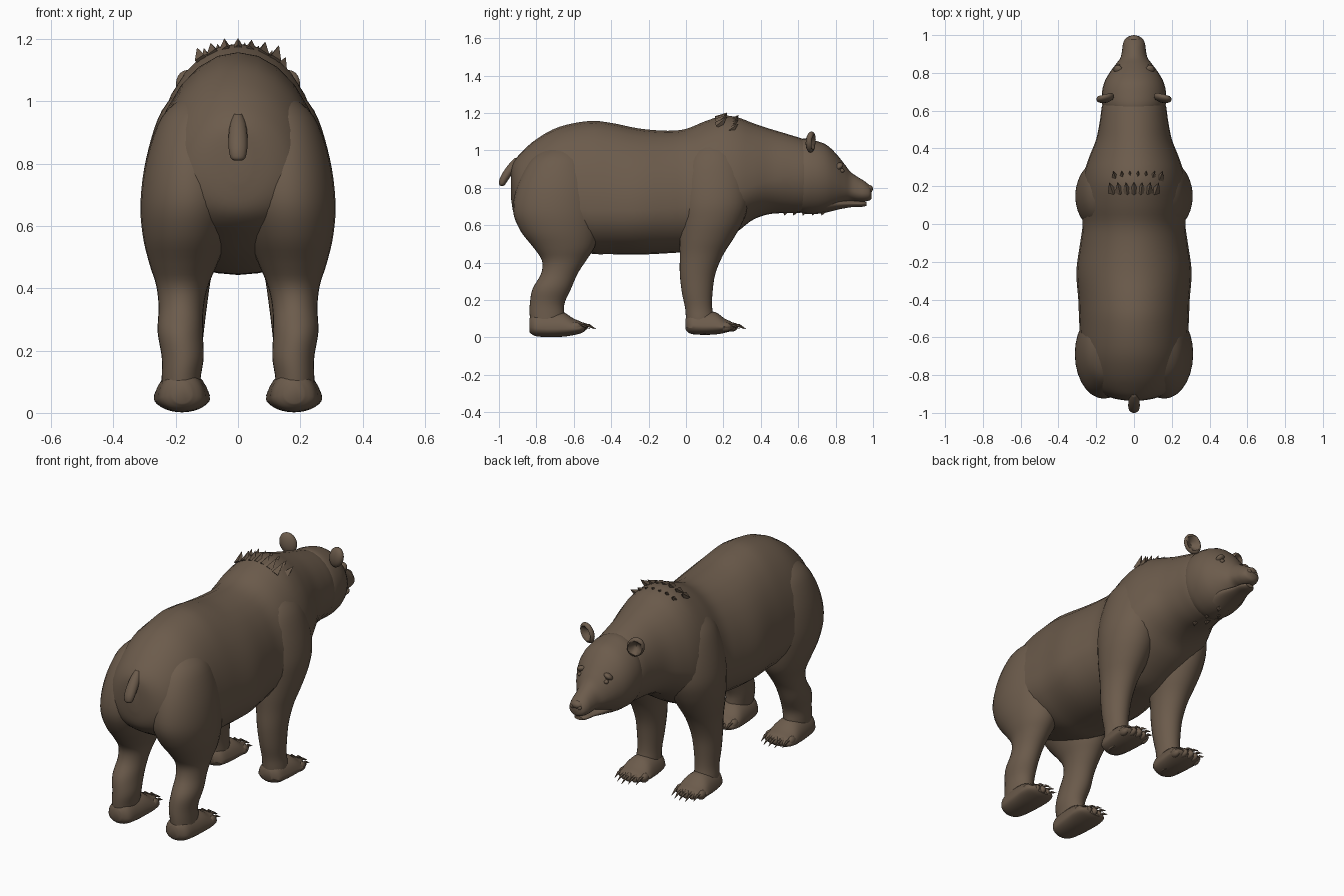
import bpy, bmesh, math, random
from mathutils import Vector, Matrix

random.seed(4)
fur = bpy.data.materials.new("brown_fur")
fur.diffuse_color = (0.15, 0.106, 0.072, 1)


def finish(name, bm, angle=50):
    bmesh.ops.recalc_face_normals(bm, faces=bm.faces)
    me = bpy.data.meshes.new(name)
    bm.to_mesh(me)
    bm.free()
    ob = bpy.data.objects.new(name, me)
    bpy.context.collection.objects.link(ob)
    me.materials.append(fur)
    bpy.ops.object.select_all(action='DESELECT')
    ob.select_set(True)
    bpy.context.view_layer.objects.active = ob
    bpy.ops.object.shade_smooth_by_angle(angle=math.radians(angle))
    return ob


def spline(rows, sub=4):
    """Smoothly fill in rows between the given ones."""
    out = []
    for i in range(len(rows) - 1):
        p = [rows[max(0, min(len(rows) - 1, i + k))] for k in (-1, 0, 1, 2)]
        for s in range(sub):
            t = s / sub
            out.append([0.5 * (2 * b + (c - a) * t + (2 * a - 5 * b + 4 * c - d) * t * t
                        + (3 * b - a - 3 * c + d) * t ** 3) for a, b, c, d in zip(*p)])
    return out + [list(rows[-1])]


def loft(name, rows, place, n=28):
    bm = bmesh.new()
    rings = [[bm.verts.new(place(r, math.cos(k * math.tau / n), math.sin(k * math.tau / n)))
              for k in range(n)] for r in spline(rows)]
    for a, b in zip(rings, rings[1:]):
        for k in range(n):
            bm.faces.new((a[k], a[(k + 1) % n], b[(k + 1) % n], b[k]))
    bm.faces.new(rings[0])
    bm.faces.new(rings[-1])
    return finish(name, bm)


def along(r, c, s):      # row: y, half width, top, widest height, bottom
    y, w, top, mid, bot = r
    return (w * c, y, mid + s * ((top - mid) if s > 0 else (mid - bot)))


def upright(side):       # row: z, back, front, inner, outer
    def place(r, c, s):
        z, y0, y1, x0, x1 = r
        return (side * ((x0 + x1) / 2 + (x1 - x0) / 2 * c), (y0 + y1) / 2 + (y1 - y0) / 2 * s, z)
    return place


def ball(name, loc, scale, rot=(0, 0, 0)):
    bm = bmesh.new()
    bmesh.ops.create_uvsphere(bm, u_segments=16, v_segments=10, radius=1)
    R = Matrix.Rotation(rot[2], 4, 'Z') @ Matrix.Rotation(rot[1], 4, 'Y') @ Matrix.Rotation(rot[0], 4, 'X')
    bm.transform(Matrix.Translation(loc) @ R @ Matrix.Diagonal((*scale, 1)))
    return finish(name, bm)


def spike(bm, base, tip, r, n=6):
    base, tip = Vector(base), Vector(tip)
    d = tip - base
    M = Matrix.Translation((base + tip) / 2) @ d.to_track_quat('Z', 'Y').to_matrix().to_4x4()
    bmesh.ops.create_cone(bm, cap_ends=True, segments=n, radius1=r, radius2=0.0008,
                          depth=d.length, matrix=M)


# Torso, neck and shoulder hump
loft("torso", [
    (-0.935, 0.04, 0.90, 0.82, 0.74), (-0.92, 0.12, 0.94, 0.78, 0.66), (-0.88, 0.19, 0.99, 0.75, 0.61),
    (-0.80, 0.245, 1.06, 0.72, 0.56), (-0.68, 0.28, 1.125, 0.70, 0.50), (-0.52, 0.29, 1.157, 0.68, 0.45),
    (-0.40, 0.295, 1.147, 0.68, 0.445), (-0.25, 0.305, 1.117, 0.68, 0.443), (-0.1, 0.285, 1.105, 0.69, 0.45),
    (0.0, 0.272, 1.115, 0.70, 0.457), (0.1, 0.28, 1.155, 0.72, 0.47), (0.2, 0.275, 1.185, 0.75, 0.52),
    (0.28, 0.262, 1.175, 0.78, 0.57), (0.36, 0.235, 1.145, 0.81, 0.63), (0.45, 0.20, 1.115, 0.84, 0.66),
    (0.55, 0.18, 1.085, 0.86, 0.665), (0.64, 0.165, 1.055, 0.86, 0.67), (0.72, 0.12, 1.01, 0.86, 0.70)], along)

# Head and upper muzzle
loft("head", [
    (0.56, 0.12, 1.03, 0.86, 0.70), (0.62, 0.165, 1.062, 0.86, 0.665), (0.69, 0.17, 1.052, 0.86, 0.66),
    (0.75, 0.157, 1.03, 0.85, 0.67), (0.80, 0.130, 0.985, 0.835, 0.69), (0.845, 0.097, 0.93, 0.81, 0.715),
    (0.88, 0.072, 0.885, 0.79, 0.73), (0.92, 0.063, 0.857, 0.775, 0.727), (0.955, 0.058, 0.835, 0.77, 0.727),
    (0.982, 0.045, 0.812, 0.768, 0.733), (0.993, 0.022, 0.79, 0.768, 0.745)], along)
# Lower jaw
loft("lower_jaw", [
    (0.74, 0.09, 0.76, 0.72, 0.665), (0.82, 0.075, 0.74, 0.715, 0.685), (0.89, 0.052, 0.732, 0.715, 0.697),
    (0.94, 0.042, 0.728, 0.715, 0.698), (0.965, 0.025, 0.724, 0.714, 0.704)], along)
# Nose pad
ball("nose", (0, 0.975, 0.795), (0.034, 0.025, 0.022))

# Tail
loft("tail", [
    (0.81, -0.992, -0.976, -0.012, 0.012), (0.82, -1.0, -0.965, -0.024, 0.024), (0.85, -0.996, -0.945, -0.03, 0.03),
    (0.89, -0.975, -0.915, -0.03, 0.03), (0.93, -0.945, -0.88, -0.026, 0.026),
    (0.96, -0.915, -0.87, -0.015, 0.015)], upright(1), 14)

hind = [
    (1.02, -0.74, -0.58, 0.06, 0.17), (0.95, -0.83, -0.52, 0.03, 0.245), (0.82, -0.90, -0.47, 0.01, 0.293),
    (0.68, -0.925, -0.455, 0.005, 0.313), (0.57, -0.885, -0.465, 0.03, 0.306), (0.48, -0.815, -0.49, 0.065, 0.285),
    (0.41, -0.77, -0.535, 0.095, 0.263), (0.34, -0.775, -0.58, 0.11, 0.255), (0.26, -0.82, -0.615, 0.113, 0.258),
    (0.18, -0.835, -0.65, 0.11, 0.245), (0.11, -0.835, -0.65, 0.12, 0.245), (0.05, -0.825, -0.66, 0.12, 0.245),
    (0.015, -0.80, -0.68, 0.14, 0.225)]
fore = [
    (1.06, 0.08, 0.22, 0.08, 0.17), (0.97, 0.01, 0.29, 0.06, 0.245), (0.85, -0.025, 0.33, 0.05, 0.287),
    (0.72, -0.035, 0.335, 0.04, 0.310), (0.62, -0.035, 0.305, 0.04, 0.305), (0.53, -0.035, 0.255, 0.06, 0.287),
    (0.44, -0.033, 0.198, 0.085, 0.265), (0.34, -0.033, 0.157, 0.10, 0.252), (0.24, -0.022, 0.142, 0.112, 0.245),
    (0.16, -0.005, 0.14, 0.12, 0.24), (0.10, 0.0, 0.15, 0.12, 0.245), (0.05, 0.005, 0.15, 0.12, 0.245),
    (0.018, 0.03, 0.13, 0.14, 0.225)]

for side, tag in ((1, "right"), (-1, "left")):
    for kind, rows, heel in (("hind", hind, -0.838), ("front", fore, -0.002)):
        loft(f"{kind}_leg_{tag}", rows, upright(side))
        # Foot: a low loft running forward from the heel
        drop = 0.0 if kind == "hind" else 0.012

        def foot(r, c, s, side=side, heel=heel, drop=drop):
            x, y, z = along(r, c, s)
            return (side * 0.18 + x, heel + y, z + drop * (z < 0.05))
        reach = 1.0 if kind == "hind" else 0.88
        loft(f"{kind}_foot_{tag}", [(y * reach, *rest) for y, *rest in (
            (0.0, 0.03, 0.10, 0.06, 0.03), (0.03, 0.068, 0.13, 0.05, 0.008), (0.10, 0.08, 0.14, 0.045, 0.002),
            (0.18, 0.087, 0.135, 0.045, 0.004), (0.235, 0.09, 0.102, 0.045, 0.012),
            (0.275, 0.082, 0.085, 0.048, 0.022), (0.295, 0.055, 0.07, 0.05, 0.032))], foot)
        # Toes and claws
        bm = bmesh.new()
        for k in range(5):
            x = side * 0.18 + (k - 2) * 0.034
            y = heel + 0.278 * reach - 0.008 * (k - 2) ** 2
            ball(f"{kind}_toe_{tag}_{k + 1}", (x, y, 0.056), (0.02, 0.034, 0.025))
            spike(bm, (x, y + 0.02, 0.066), (x, y + 0.05, 0.066), 0.011)
            spike(bm, (x, y + 0.037, 0.067), (x, y + 0.078, 0.046), 0.008)
        finish(f"{kind}_claws_{tag}", bm)

    # Ear: cupped disc with a rolled rim
    bm = bmesh.new()
    bmesh.ops.create_uvsphere(bm, u_segments=20, v_segments=12, radius=1)
    for v in bm.verts:
        if v.co.y > 0:
            v.co.y *= 1 - 1.7 * max(0, 1 - (v.co.x ** 2 + v.co.z ** 2) / 0.6)
    bm.transform(Matrix.Translation((side * 0.152, 0.668, 1.045)) @ Matrix.Rotation(side * 0.4, 4, 'Y')
                 @ Matrix.Rotation(-side * 0.3, 4, 'Z') @ Matrix.Diagonal((0.047, 0.026, 0.058, 1)))
    finish(f"ear_{tag}", bm)
    # Eye, brow and nostril
    ball(f"eye_{tag}", (side * 0.084, 0.835, 0.892), (0.012, 0.012, 0.011))
    ball(f"brow_{tag}", (side * 0.083, 0.815, 0.915), (0.026, 0.028, 0.016), (0.5, side * 0.4, 0))
    ball(f"nostril_{tag}", (side * 0.02, 0.985, 0.785), (0.014, 0.011, 0.013))

# Fur tufts on the shoulder hump
bm = bmesh.new()
for row in range(3):
    y = 0.19 + row * 0.06
    for k in range(-3 + (row == 2), 4 - (row == 2)):
        x = (k + 0.5 * (row == 1)) * 0.038
        z = 1.182 - 0.035 * row * row / 2 - 2.4 * x * x
        tip = (x * 1.15, y + 0.03, z + 0.024 + random.uniform(-0.006, 0.006))
        spike(bm, (x, y - 0.02, z - 0.02), tip, 0.026, 4)
finish("hump_tufts", bm, 25)
# Throat fur
bm = bmesh.new()
for k in range(5):
    spike(bm, (0.02 * (-1) ** k, 0.54 + 0.05 * k, 0.69), (0.02 * (-1) ** k, 0.525 + 0.05 * k, 0.652), 0.03, 5)
finish("throat_tufts", bm)
